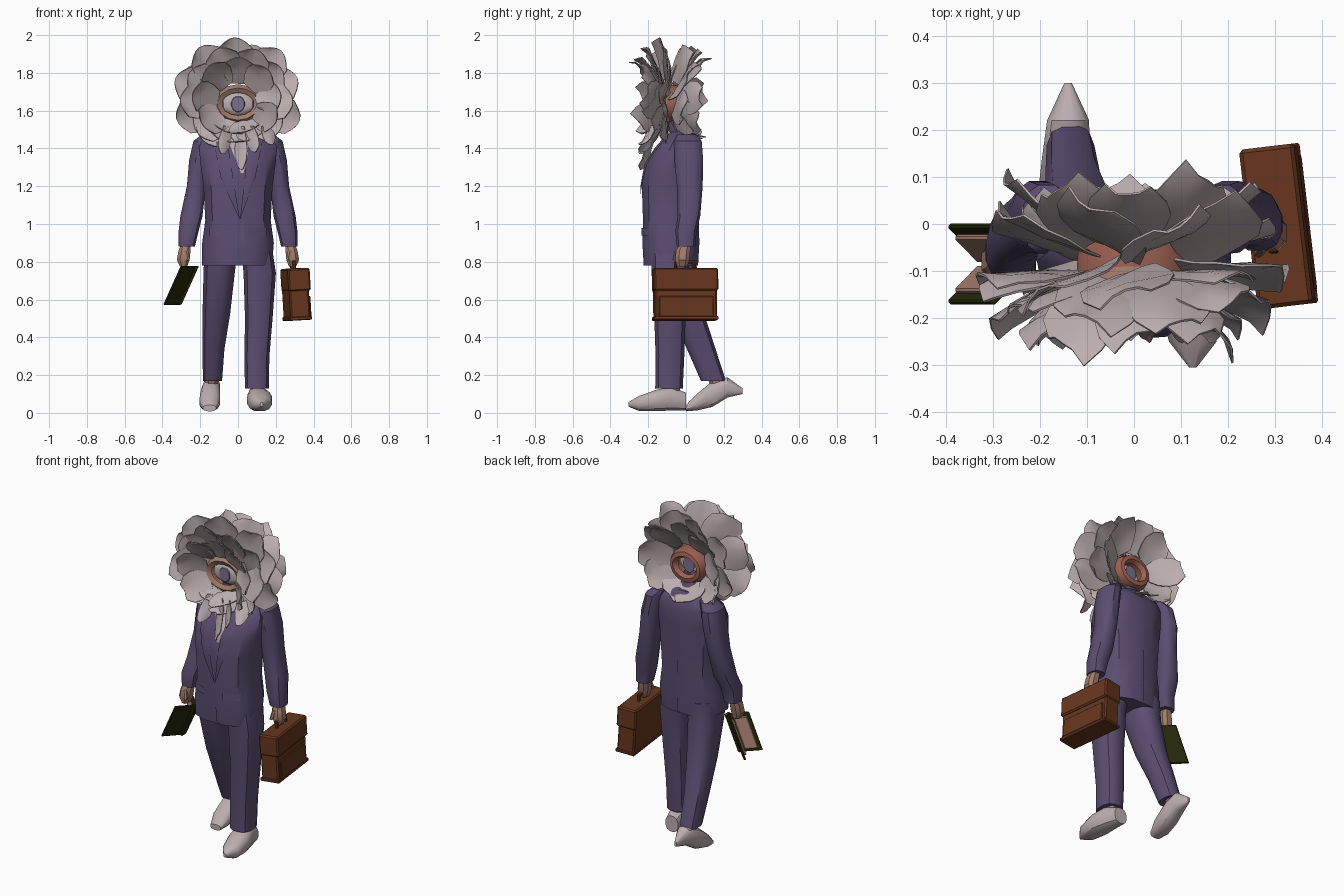
import bpy, bmesh, math, random
from mathutils import Vector, Matrix
from mathutils.bvhtree import BVHTree

random.seed(4)
if "Cube" in bpy.data.objects:
    bpy.data.objects.remove(bpy.data.objects["Cube"])


def material(name, rgb):
    m = bpy.data.materials.new(name)
    m.use_nodes = True
    m.diffuse_color = (*rgb, 1)
    m.node_tree.nodes["Principled BSDF"].inputs["Base Color"].default_value = (*rgb, 1)
    return m


PETAL = material("pale petal", (0.5, 0.42, 0.43))
SUIT = material("violet cloth", (0.105, 0.075, 0.165))
SKIN = material("skin", (0.36, 0.2, 0.15))
CLAY = material("red clay", (0.34, 0.12, 0.085))
LEATHER = material("brown leather", (0.135, 0.037, 0.013))
GREEN = material("dark green", (0.018, 0.021, 0.003))
IRIS = material("lilac iris", (0.2, 0.16, 0.28))


def make(name, bm, mat, angle=35):
    mesh = bpy.data.meshes.new(name)
    bm.to_mesh(mesh)
    bm.free()
    ob = bpy.data.objects.new(name, mesh)
    bpy.context.collection.objects.link(ob)
    mesh.materials.append(mat)
    bpy.ops.object.select_all(action="DESELECT")
    ob.select_set(True)
    bpy.context.view_layer.objects.active = ob
    bpy.ops.object.shade_smooth_by_angle(angle=math.radians(angle))
    return ob


def loft(name, sections, mat, axis="z", n=12, square=0.8, cap=True):
    """Skin rounded rings: centre x, y, z and two half widths."""
    bm = bmesh.new()
    rings = []
    for x, y, z, a, b in sections:
        ring = []
        for i in range(n):
            t = math.tau * (i + 0.5) / n
            c, s = math.cos(t), math.sin(t)
            u = a * math.copysign(abs(c) ** square, c)
            v = b * math.copysign(abs(s) ** square, s)
            ring.append(bm.verts.new((x + u, y + v, z) if axis == "z" else (x + u, y, z + v)))
        rings.append(ring)
    for r, q in zip(rings, rings[1:]):
        for i in range(n):
            j = (i + 1) % n
            bm.faces.new((r[i], r[j], q[j], q[i]))
    if cap:
        bm.faces.new(rings[0][::-1])
        bm.faces.new(rings[-1])
    bmesh.ops.recalc_face_normals(bm, faces=bm.faces)
    return make(name, bm, mat)


def box(name, frame, loc, size, mat, bevel=0.004):
    bm = bmesh.new()
    bmesh.ops.create_cube(bm, size=1)
    bmesh.ops.scale(bm, vec=size, verts=bm.verts)
    bmesh.ops.bevel(bm, geom=bm.edges[:], offset=bevel, segments=1, affect="EDGES")
    bm.transform(frame @ Matrix.Translation(loc))
    return make(name, bm, mat)


def skin_grid(bm, rows):
    for r, q in zip(rows, rows[1:]):
        for j in range(len(r) - 1):
            bm.faces.new((r[j], r[j + 1], q[j + 1], q[j]))
    bmesh.ops.recalc_face_normals(bm, faces=bm.faces)


# Jacket
jacket = loft("jacket", [
    (-.005, -.08, .78, .19, .148), (0, -.08, .9, .195, .155), (0, -.08, 1.02, .178, .152),
    (0, -.08, 1.2, .188, .158), (0, -.07, 1.32, .205, .145), (0, -.04, 1.41, .212, .115),
    (0, -.025, 1.465, .18, .08), (0, -.02, 1.5, .07, .05)], SUIT)
tree = BVHTree.FromObject(jacket, bpy.context.evaluated_depsgraph_get())


def plate(name, corners, mat, lift, side=-1, rows=8, cols=3):
    """Thin cloth patch laid on the jacket; corners run round as x, z."""
    a, b, c, d = [Vector(p) for p in corners]
    bm = bmesh.new()
    grid = []
    for i in range(rows + 1):
        row = []
        for j in range(cols + 1):
            u, v = j / cols, i / rows
            p = a.lerp(b, u).lerp(d.lerp(c, u), v)
            hit = tree.ray_cast(Vector((p.x, side, p.y)), Vector((0, -side, 0)))[0]
            row.append(bm.verts.new((p.x, hit.y + side * lift, p.y)))
        grid.append(row)
    skin_grid(bm, grid)
    return make(name, bm, mat)


# Jacket details
plate("shirt_front", [(-.06, 1.46), (.07, 1.46), (.03, 1.27), (.015, 1.27)], PETAL, .004)
for s, side in ((-1, "right"), (1, "left")):
    plate(side + "_lapel", [(s * .06, 1.46), (s * .13, 1.44), (s * .09, 1.24), (.01, 1.02)], SUIT, .008)
    plate(side + "_pocket_flap", [(s * .06, .98), (s * .15, .98), (s * .15, .94), (s * .06, .94)],
          SUIT, .007, rows=2)
plate("front_overlap", [(.01, 1.02), (.03, 1.02), (.04, .79), (.02, .79)], SUIT, .006)
plate("back_vent", [(-.008, 1.1), (.008, 1.1), (.008, .79), (-.008, .79)], SUIT, .006, side=1)
loft("neck", [(0, -.03, 1.46, .08, .055), (0, -.05, 1.52, .06, .045), (0, -.06, 1.58, .05, .03)], SUIT)

# Sleeves and hands: the right arm reaches slightly further forward
for s, side, dy in ((1, "left", .0), (-1, "right", -.06)):
    loft(side + "_sleeve", [
        (s * .15, .005, 1.475, .04, .05), (s * .185, .01, 1.44, .052, .075),
        (s * .205, .015, 1.34, .055, .078), (s * .22, .02 + dy * .3, 1.2, .052, .07),
        (s * .247, .015 + dy * .6, 1.04, .06, .062), (s * .262, dy, .96, .054, .058),
        (s * .272, dy, .88, .045, .05)], SUIT)
    loft(side + "_hand", [
        (s * .275, dy, .9, .026, .03), (s * .283, dy - .015, .86, .034, .04),
        (s * .29, dy - .02, .81, .036, .04), (s * .288, dy - .02, .775, .02, .03)], SKIN, n=8)
    loft(side + "_thumb", [(s * .275, dy - .045, .86, .012, .014),
                           (s * .265, dy - .06, .81, .01, .012)], SKIN, n=6)

# Trousers, ankles and shoes: mid-stride, left foot leading
loft("left_trouser", [
    (.1, -.08, .86, .085, .11), (.115, -.085, .74, .088, .1), (.11, -.085, .5, .075, .085),
    (.1, -.085, .3, .068, .078), (.1, -.09, .13, .065, .075)], SUIT)
loft("right_trouser", [
    (-.09, -.06, .86, .09, .12), (-.1, -.05, .74, .085, .11), (-.115, .01, .52, .075, .09),
    (-.13, .08, .34, .06, .078), (-.135, .145, .17, .052, .068)], SUIT)
loft("left_ankle", [(.1, -.07, .18, .035, .04), (.1, -.07, .09, .035, .04)], SKIN, n=8)
loft("right_ankle", [(-.138, .14, .22, .035, .04), (-.14, .17, .13, .035, .04)], SKIN, n=8)
loft("left_shoe", [
    (.125, -.305, .045, .008, .012), (.125, -.25, .05, .052, .04), (.115, -.16, .066, .068, .057),
    (.105, -.08, .075, .056, .065), (.095, 0, .06, .042, .048)], PETAL, "y")
loft("right_shoe", [
    (-.15, 0, .025, .035, .017), (-.15, .06, .058, .056, .046), (-.145, .14, .1, .052, .07),
    (-.14, .22, .135, .046, .055), (-.14, .3, .115, .008, .015)], PETAL, "y")

# Briefcase
case = Matrix.Translation((.305, -.005, .63)) @ Matrix.Rotation(.118, 4, "Z") @ Matrix.Rotation(-.06, 4, "Y")
box("briefcase_body", case, (0, 0, -.005), (.105, .33, .265), LEATHER, bevel=.008)
box("briefcase_flap", case, (.004, 0, .075), (.118, .342, .12), LEATHER, bevel=.008)
box("briefcase_pocket", case, (.054, 0, -.07), (.014, .29, .11), LEATHER)
box("briefcase_base", case, (0, 0, -.13), (.118, .342, .02), LEATHER)
for y in (-.05, .05):
    box("handle_post", case, (-.005, y, .15), (.018, .014, .04), LEATHER)
box("handle_grip", case, (-.005, 0, .17), (.02, .11, .016), LEATHER)

# Half-open book held by its spine, leaning outwards
lean = Matrix(((1, 0, .45, 0), (0, 1, 0, 0), (0, 0, 1, 0), (0, 0, 0, 1)))
for s in (-1, 1):
    book = Matrix.Translation((-.266, -.085, .675)) @ lean @ Matrix.Rotation(-s * .8, 4, "Z")
    box("book_cover", book, (-.058, 0, 0), (.118, .014, .205), GREEN)
    box("book_pages", book, (-.058, -s * .012, 0), (.075, .014, .17), SKIN)
box("book_spine", Matrix.Translation((-.262, -.085, .675)) @ lean, (0, 0, 0), (.018, .04, .205), GREEN)


# Flower head
def petal(name, mid, angle, r0, r1, y0, y1, width, cup):
    d = Vector((math.cos(angle), 0, math.sin(angle)))
    side = Vector((-d.z, 0, d.x))
    twist = random.uniform(-.035, .035)
    bm = bmesh.new()
    rows = []
    for i, p in enumerate((.55, .85, 1, .92, .55)):
        s = i / 4
        row = []
        for j in range(5):
            u = j / 2 - 1
            r = r0 + (r1 - r0) * (s - (.1 * u * u if i == 4 else 0))
            y = y0 + (y1 - y0) * s ** 1.2 + cup * u * u * s + twist * u + random.uniform(-.004, .004)
            co = mid + d * r + side * (width * p * u) + Vector((0, y, 0))
            row.append(bm.verts.new(co))
        rows.append(row)
    skin_grid(bm, rows)
    bmesh.ops.solidify(bm, geom=bm.faces[:], thickness=.005)
    bmesh.ops.recalc_face_normals(bm, faces=bm.faces)
    return make(name, bm, PETAL, 40)


HEAD = Vector((-.005, 0, 1.645))
# Each ring: label, count, inner and outer radius, root y, rim y, half width, cup
RINGS = (("front", 9, .1, .25, -.14, -.225, .085, -.02),
         ("forward", 10, .11, .31, -.12, -.175, .095, -.02),
         ("middle", 10, .12, .36, -.1, -.115, .1, -.025),
         ("rear", 9, .11, .325, -.06, .005, .095, .02),
         ("back", 9, .11, .28, -.03, .065, .09, .02))
for k, (label, count, r0, r1, y0, y1, w, cup) in enumerate(RINGS):
    for i in range(count):
        a = math.tau * (i + .5 * (k % 2)) / count + random.uniform(-.08, .08) + math.pi / 2
        low = max(0, -math.sin(a)) ** 2
        reach = r1 * (1 - .36 * low) * random.uniform(.95, 1.02)
        petal(label + "_petal", HEAD, a, r0, reach, y0, y1 + random.uniform(-.03, .03), w, cup)
for x, a, reach in ((-.03, -1.75, .28), (.02, -1.56, .36), (.05, -1.4, .27), (.1, -1.2, .24)):
    petal("hanging_petal", HEAD + Vector((x, 0, 0)), a, .13, reach, -.17, -.24, .032, .01)

# Central eye, recessed and open to front and back
loft("eye_lids", [
    (0, -.13, 1.635, .085, .06), (0, -.145, 1.635, .11, .085), (0, -.12, 1.635, .128, .105),
    (0, -.09, 1.635, .12, .1)], SKIN, "y", 14, 1.0, False)
loft("eye_socket", [
    (0, -.1, 1.635, .125, .1), (0, -.03, 1.635, .12, .1), (0, .01, 1.635, .1, .09),
    (0, .015, 1.635, .08, .065), (0, -.01, 1.635, .06, .05)], CLAY, "y", 14, 1.0, False)
loft("eyeball", [(0, -.125, 1.635, .05, .04), (0, -.115, 1.635, .08, .055),
                 (0, -.08, 1.635, .1, .08)], PETAL, "y", 14, 1.0)
for y, side in ((-.127, "front"), (-.03, "back")):
    loft(side + "_iris", [(0, y - .004, 1.635, .034, .04), (0, y + .004, 1.635, .038, .045)],
         IRIS, "y", 12, 1.0)
